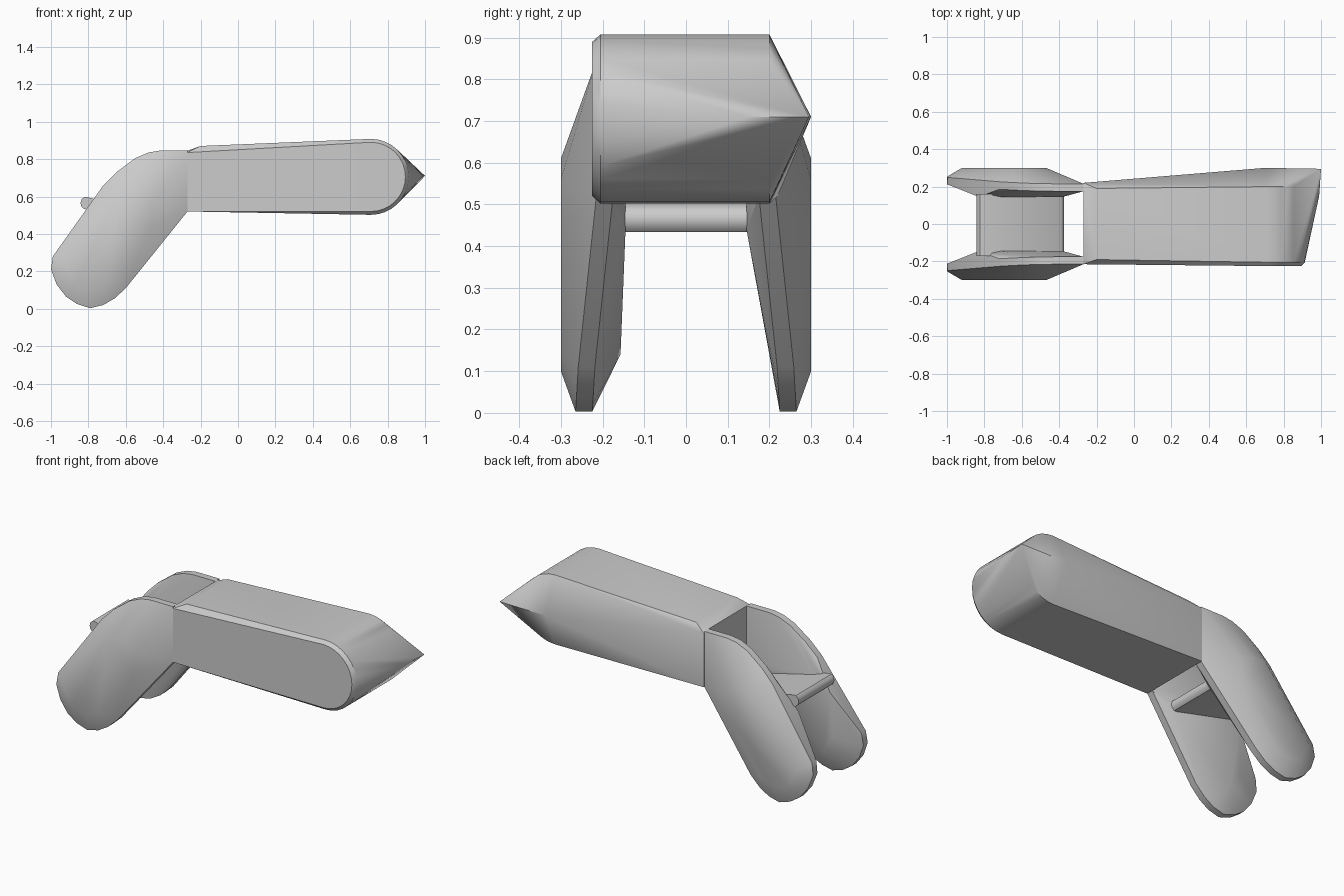
import bpy, bmesh, math
from math import cos, sin, pi

cube = bpy.data.objects.get("Cube")
if cube:
    bpy.data.objects.remove(cube, do_unlink=True)

grey = bpy.data.materials.new("plain grey")
grey.use_nodes = True
colour = (0.6, 0.6, 0.6, 1)
grey.diffuse_color = colour
grey.node_tree.nodes["Principled BSDF"].inputs["Base Color"].default_value = colour


def hull(name, points, angle=30):
    """Wrap a faceted convex shell around the points."""
    bm = bmesh.new()
    for p in points:
        bm.verts.new(p)
    bmesh.ops.remove_doubles(bm, verts=bm.verts, dist=0.0005)
    result = bmesh.ops.convex_hull(bm, input=bm.verts)
    loose = {v for v in result["geom_interior"] + result["geom_unused"]
             if isinstance(v, bmesh.types.BMVert)}
    bmesh.ops.delete(bm, geom=list(loose), context="VERTS")
    bmesh.ops.recalc_face_normals(bm, faces=bm.faces)
    mesh = bpy.data.meshes.new(name)
    bm.to_mesh(mesh)
    bm.free()
    mesh.materials.append(grey)
    obj = bpy.data.objects.new(name, mesh)
    bpy.context.collection.objects.link(obj)
    bpy.ops.object.select_all(action="DESELECT")
    obj.select_set(True)
    bpy.context.view_layer.objects.active = obj
    bpy.ops.object.shade_smooth_by_angle(angle=math.radians(angle))
    return obj


# Main arm: square rear end, round front end and a side ridge ending in a point
def round_end(y, radius, x=0.71, z=0.705, steps=16):
    angles = [-pi / 2 + pi * i / steps for i in range(steps + 1)]
    return [(x + radius * cos(a), y, z + radius * sin(a)) for a in angles]


arm = round_end(-0.225, 0.185) + round_end(-0.205, 0.203) + round_end(0.2, 0.203)
for y in (-0.215, 0.22):
    arm += [(-0.27, y, 0.52), (-0.27, y, 0.835)]
for y in (-0.19, 0.19):
    arm += [(-0.27, y, 0.845), (-0.2, y, 0.87)]
arm += [(0.7, 0.3, 0.71), (1, 0.295, 0.71), (0.99, 0.15, 0.71)]
hull("main_arm", arm)

# Bent side plates: a thin rim, a raised outer face and an inner face
rim = [(-0.27, 0.52), (-0.27, 0.845), (-0.42, 0.845), (-0.48, 0.835),
       (-0.55, 0.805), (-0.65, 0.73), (-0.72, 0.66), (-0.99, 0.28),
       (-1, 0.21), (-0.97, 0.13), (-0.92, 0.065), (-0.86, 0.025),
       (-0.79, 0.003), (-0.72, 0.02), (-0.66, 0.055), (-0.6, 0.11)]
outer = [(-0.92, 0.23), (-0.87, 0.13), (-0.78, 0.1), (-0.69, 0.14),
         (-0.47, 0.44), (-0.47, 0.56), (-0.54, 0.61), (-0.64, 0.6)]
inner = [(-0.83, 0.5), (-0.72, 0.57), (-0.38, 0.44), (-0.38, 0.54)]


def side_plate(name, side, extra=()):
    points = []
    for x, z in rim:
        middle = 0.195 if x > -0.3 else 0.245 - 0.05 * z / 0.845
        for half in (-0.02, 0.02):
            points.append((x, side * (middle + half), z))
    points += [(x, side * 0.3, z) for x, z in outer]
    points += [(x, side * 0.145, z) for x, z in inner]
    points += [(x, side * 0.157, z) for x, z in extra]
    return hull(name, points)


side_plate("left_plate", 1)
side_plate("right_plate", -1, [(-0.78, 0.14), (-0.84, 0.24)])

# Sloping crossbar slab with rounded ends between the plates
bar = []
for y in (-0.17, 0.16):
    for x, z in ((-0.815, 0.565), (-0.4, 0.465)):
        for i in range(10):
            a = 2 * pi * i / 10
            bar.append((x + 0.027 * cos(a), y, z + 0.033 * sin(a)))
hull("crossbar", bar, 40)
